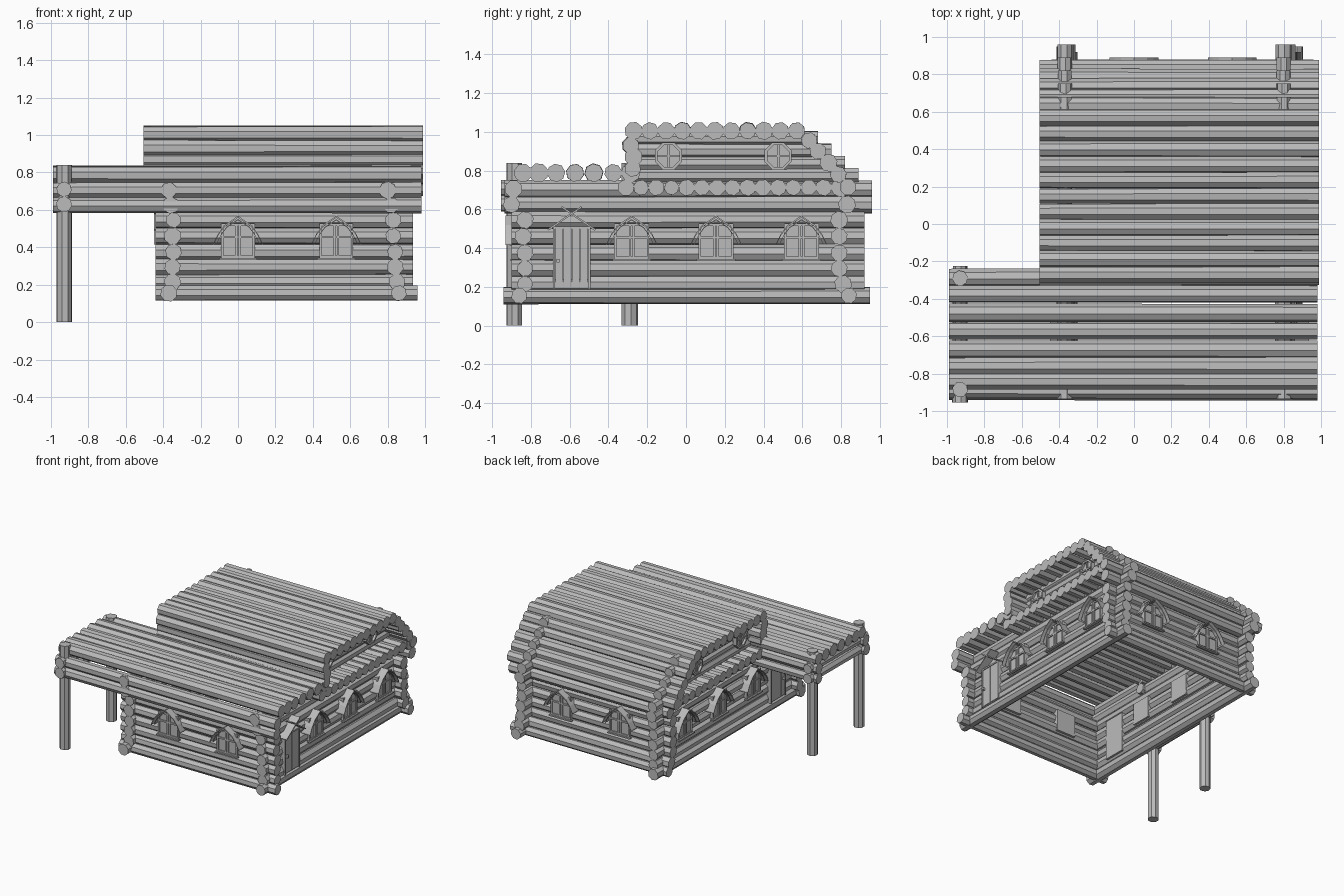
import bpy, bmesh, math, random
from mathutils import Matrix, Vector

if "Cube" in bpy.data.objects:
    bpy.data.objects.remove(bpy.data.objects["Cube"])

random.seed(4)
grey = bpy.data.materials.new("light_grey")
grey.diffuse_color = (0.5, 0.5, 0.5, 1)
grey.use_nodes = True
grey.node_tree.nodes["Principled BSDF"].inputs["Base Color"].default_value = grey.diffuse_color


def finish(name, bm):
    bmesh.ops.recalc_face_normals(bm, faces=bm.faces)
    me = bpy.data.meshes.new(name)
    bm.to_mesh(me)
    bm.free()
    me.materials.append(grey)
    ob = bpy.data.objects.new(name, me)
    bpy.context.collection.objects.link(ob)
    return ob


def log(name, p, q, r, wobble=0.003):
    """Eight-sided log from p to q, slightly uneven."""
    p, q = Vector(p), Vector(q)
    d = q - p
    bm = bmesh.new()
    k = random.uniform
    bmesh.ops.create_cone(bm, cap_ends=True, segments=8, radius1=r + k(-wobble, wobble),
                          radius2=r + k(-wobble, wobble), depth=d.length)
    rot = d.to_track_quat('Z', 'Y').to_matrix().to_4x4()
    bm.transform(Matrix.Translation((p + q) / 2) @ rot @ Matrix.Rotation(k(0.1, 0.6), 4, 'Z'))
    return finish(name, bm)


def xlog(name, x0, x1, y, z, r=0.044):
    return log(name, (x0, y, z), (x1, y, z), r)


def ylog(name, y0, y1, x, z, r=0.044):
    return log(name, (x, y0, z), (x, y1, z), r)


def box(bm, x0, x1, y0, y1, z0, z1, tilt=0.0):
    c = Vector(((x0 + x1) / 2, (y0 + y1) / 2, (z0 + z1) / 2))
    m = Matrix.Translation(c) @ Matrix.Rotation(tilt, 4, 'Y') @ Matrix.Diagonal((x1 - x0, y1 - y0, z1 - z0, 1))
    bmesh.ops.create_cube(bm, size=1, matrix=m)


def hood(bm, pts, y0, y1, t=0.01):
    """Thin arched sheet following pts (x, z), mirrored about x = 0."""
    path = pts + [(-x, z) for x, z in reversed(pts[:-1])]
    ring = path + [(x, z - t) for x, z in reversed(path)]
    a = [bm.verts.new((x, y0, z)) for x, z in ring]
    b = [bm.verts.new((x, y1, z)) for x, z in ring]
    n, m = len(ring), len(path)
    for i in range(n):
        j = (i + 1) % n
        bm.faces.new((a[i], a[j], b[j], b[i]))
    for v in (a, b):
        for i in range(m - 1):
            bm.faces.new((v[i], v[i + 1], v[n - 2 - i], v[n - 1 - i]))


def place(name, bm, pos, angle):
    bm.transform(Matrix.Translation(pos) @ Matrix.Rotation(math.radians(angle), 4, 'Z'))
    return finish(name, bm)


def window(name, pos, angle):
    """Casement window; local -y faces outward, local z is world height."""
    bm = bmesh.new()
    box(bm, -0.085, 0.085, -0.004, 0.10, 0.345, 0.52)
    for x in (-0.084, -0.009, 0.009, 0.084):
        box(bm, x - 0.006, x + 0.006, -0.014, 0.0, 0.345, 0.525)
    for z in (0.35, 0.455, 0.52):
        box(bm, -0.088, 0.088, -0.013, 0.0, z - 0.006, z + 0.006)
    box(bm, -0.1, 0.1, -0.025, 0.0, 0.334, 0.344)
    hood(bm, [(0.13, 0.425), (0.105, 0.475), (0.07, 0.52), (0, 0.568)], -0.05, 0.03)
    hood(bm, [(0.115, 0.42), (0.09, 0.47), (0.06, 0.51), (0, 0.55)], -0.03, 0.03, 0.006)
    place(name, bm, pos, angle)


def door(name, pos, angle, side):
    bm = bmesh.new()
    box(bm, -0.092, 0.092, 0.0, 0.10, 0.19, 0.51)
    for i in range(4):
        x = -0.084 + i * 0.042
        box(bm, x + 0.001, x + 0.041, -0.01, 0.0, 0.195, 0.5)
    for x in (-0.091, 0.091):
        box(bm, x - 0.006, x + 0.006, -0.016, 0.01, 0.19, 0.51)
    box(bm, -0.097, 0.097, -0.016, 0.01, 0.5, 0.512)
    hx = -0.07 * side
    box(bm, hx - 0.008, hx + 0.008, -0.03, 0.0, 0.325, 0.345)
    # crossed gable boards
    for s in (1, -1):
        cx = -0.035 * s
        box(bm, cx - 0.105, cx + 0.105, -0.05, 0.03, 0.549, 0.558, tilt=-s * 0.6)
    place(name, bm, pos, angle)


def round_window(name, pos, angle):
    bm = bmesh.new()
    turn = Matrix.Rotation(math.pi / 2, 4, 'X') @ Matrix.Rotation(math.pi / 8, 4, 'Z')
    bmesh.ops.create_cone(bm, cap_ends=True, segments=8, radius1=0.062, radius2=0.062, depth=0.09,
                          matrix=Matrix.Translation((0, 0.04, 0)) @ turn)
    for i in range(8):
        a = i * math.pi / 4
        part = bmesh.ops.create_cube(bm, size=1, matrix=Matrix.Rotation(a, 4, 'Y') @
                                     Matrix.Translation((0, -0.008, 0.063)) @
                                     Matrix.Diagonal((0.06, 0.03, 0.014, 1)))
    box(bm, -0.006, 0.006, -0.015, 0, -0.06, 0.06)
    box(bm, -0.06, 0.06, -0.014, 0, -0.006, 0.006)
    place(name, bm, pos, angle)


# walls: stacked logs crossing at the corners
levels = [0.155, 0.215, 0.295, 0.375, 0.46, 0.545, 0.625, 0.705]
front_y = [-0.86, -0.83, -0.83, -0.83, -0.84, -0.83, -0.90, -0.89]
back_y = [0.84, 0.81, 0.79, 0.79, 0.79, 0.79, 0.83, 0.80]
left_x = [-0.37, -0.35, -0.35, -0.345, -0.35, -0.345, -0.36, -0.37]
right_x = [0.86, 0.85, 0.84, 0.84, 0.83, 0.83, 0.82, 0.80]
for i, z in enumerate(levels):
    top = i > 5
    x1 = 0.98 if top else (0.96 if i == 0 else 0.935)
    xlog(f"front_wall_log_{i}", -0.99 if top else -0.44, x1, front_y[i], z)
    xlog(f"back_wall_log_{i}", -0.44, x1, back_y[i], z)
    y0, y1 = (-0.935, 0.96) if top else ((-0.94, 0.95) if i == 0 else (-0.90, 0.92))
    ylog(f"left_wall_log_{i}", y0, y1, left_x[i], z)
    ylog(f"right_wall_log_{i}", y0, y1, right_x[i], z)

# porch posts and beams
for n, y in (("front", -0.885), ("back", -0.29)):
    log(f"porch_{n}_post", (-0.93, y, 0), (-0.93, y, 0.84), 0.042, 0)
for i, z in enumerate((0.63, 0.71)):
    ylog(f"porch_side_beam_{i}", -0.955, -0.225, -0.93, z, 0.04)
    xlog(f"porch_back_beam_{i}", -0.99, -0.30, -0.29, z - 0.005)

# low flat roof over the front strip and the porch
for i, y in enumerate((-0.84, -0.76, -0.67, -0.572, -0.475, -0.375, -0.285)):
    xlog(f"low_roof_log_{i}", -0.99, 0.98, y, 0.788, 0.048)

# ceiling row under the upper storey
for i in range(15):
    xlog(f"ceiling_log_{i}", -0.5, 0.975, -0.31 + i * 0.0785, 0.712, 0.041)

# upper roof: front step, flat top, curved back
step = [(-0.275, 0.81), (-0.27, 0.87), (-0.285, 0.93)]
flat = [(-0.27 + i * 0.084, 1.005) for i in range(11)]
curve = [(0.635, 0.955), (0.68, 0.90), (0.735, 0.84), (0.785, 0.78), (0.835, 0.715)]
for i, (y, z) in enumerate(step + flat + curve):
    xlog(f"upper_roof_log_{i}", -0.505, 0.99, y, z, 0.045)

# gable logs whose ends step out through the curved roof
for n, x in (("left", -0.37), ("right", 0.80)):
    for i, (y1, z) in enumerate(((0.89, 0.775), (0.82, 0.838), (0.75, 0.902), (0.68, 0.965))):
        ylog(f"{n}_gable_log_{i}", -0.27, y1, x, z, 0.038)

# windows and doors
for x in (0.0, 0.525):
    window("front_window", (x, -0.88, 0), 0)
    window("back_window", (x, 0.84, 0), 180)
for n, x, gx, a, s in (("right", 0.885, 0.845, 90, 1), ("left", -0.40, -0.415, 270, -1)):
    for y in (-0.28, 0.155, 0.595):
        window(f"{n}_window", (x, y, 0), a)
    door(f"{n}_door", (x, -0.59, 0), a, s)
    for y in (-0.09, 0.475):
        round_window(f"{n}_round_window", (gx, y, 0.875), a)
